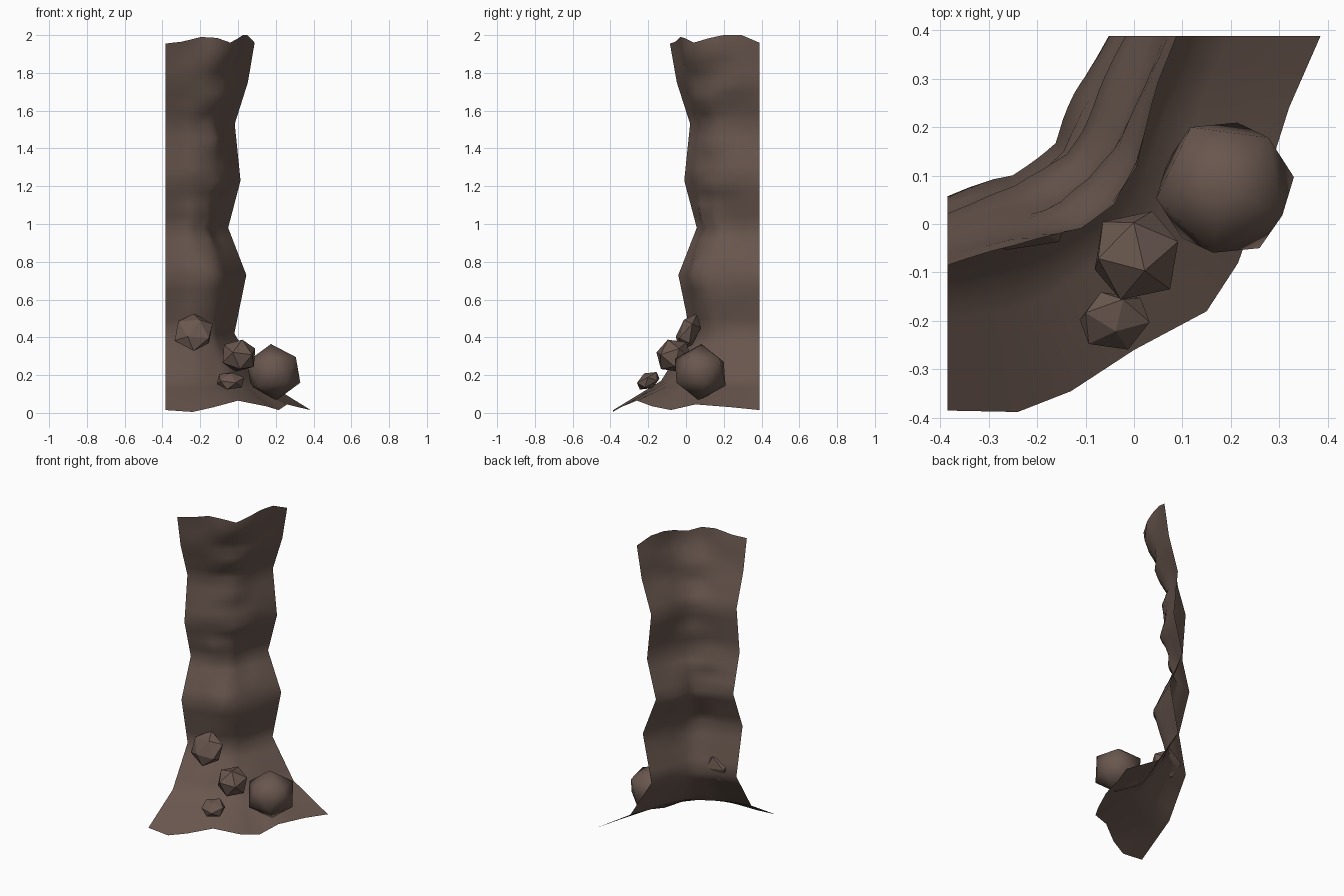
import bpy, bmesh, math
from mathutils import Vector, noise

if "Cube" in bpy.data.objects:
    bpy.data.objects.remove(bpy.data.objects["Cube"])

stone = bpy.data.materials.new("brown stone")
stone.use_nodes = True
colour = (0.14, 0.094, 0.076, 1)
stone.diffuse_color = colour
bsdf = stone.node_tree.nodes["Principled BSDF"]
bsdf.inputs["Base Color"].default_value = colour
bsdf.inputs["Roughness"].default_value = 0.9


def add_object(name, bm, smooth):
    mesh = bpy.data.meshes.new(name)
    bm.to_mesh(mesh)
    bm.free()
    mesh.materials.append(stone)
    for face in mesh.polygons:
        face.use_smooth = smooth
    obj = bpy.data.objects.new(name, mesh)
    bpy.context.collection.objects.link(obj)
    return obj


# Plan curves of the cliff: furthest forward, furthest back, and the flared foot
FORWARD = [(-.385, -.085), (-.3, -.055), (-.2, -.025), (-.12, 0), (-.055, .055),
           (0, .13), (.025, .2), (.055, .29), (.088, .388)]
BACK = [(-.385, .055), (-.29, .09), (-.25, .1), (-.2, .135), (-.16, .165),
        (-.14, .21), (-.115, .26), (-.095, .3), (-.05, .388)]
FOOT = [(-.385, -.385), (-.24, -.388), (-.13, -.345), (0, -.26), (.15, -.18),
        (.215, -.08), (.26, .05), (.32, .24), (.385, .388)]
FOOT_Z = [.015, .005, .03, .065, .035, .015, .045, .03, .015]
RIM_Z = [1.955, 1.965, 1.99, 1.985, 1.96, 1.985, 2, 2, 1.96]
# Height and forward reach of each ledge
LEDGES = [(.42, -.02), (.73, .042), (.98, -.052), (1.23, .012), (1.53, -.018), (1.75, .05)]


def wall_row(reach, heights):
    f = (reach + .05) / .135
    return [Vector((*Vector(b).lerp(Vector(a), f), z))
            for a, b, z in zip(FORWARD, BACK, heights)]


foot = [Vector((*p, z)) for p, z in zip(FOOT, FOOT_Z)]
first = wall_row(LEDGES[0][1], [LEDGES[0][0]] * 9)
skirt = [a.lerp(b, .38) for a, b in zip(first, foot)]
for p in skirt:
    p.z = .17
rows = [foot, skirt] + [wall_row(e, [z] * 9) for z, e in LEDGES] + [wall_row(.085, RIM_Z)]


def refine(items, steps, mix):
    out = []
    for a, b in zip(items, items[1:]):
        out += [mix(a, b, s / steps) for s in range(steps)]
    return out + [items[-1]]


rows = refine(rows, 4, lambda a, b, t: [p.lerp(q, t) for p, q in zip(a, b)])
rows = [refine(r, 2, lambda a, b, t: a.lerp(b, t)) for r in rows]

# Cliff wall: an open sheet with level ridges, calm at its sides and foot
bm = bmesh.new()
grid = []
outward = Vector((1, -1, 0)).normalized()
for j, row in enumerate(rows):
    line = []
    for i, p in enumerate(row):
        inside = math.sin(math.pi * i / (len(row) - 1)) * min(1, j / 10)
        bump = noise.noise(Vector((p.x * 4, p.y * 4, p.z * 9 + 3)))
        line.append(bm.verts.new(p + outward * bump * .04 * inside))
    grid.append(line)
for low, high in zip(grid, grid[1:]):
    for i in range(len(low) - 1):
        bm.faces.new((low[i], low[i + 1], high[i + 1], high[i]))
add_object("cliff_wall", bm, True)


# Fallen rocks
def rock(name, centre, size, turn, smooth=False):
    bm = bmesh.new()
    bmesh.ops.create_icosphere(bm, subdivisions=1, radius=1)
    obj = add_object(name, bm, smooth)
    obj.location, obj.scale, obj.rotation_euler = centre, size, turn


rock("large_boulder", (.188, .075, .215), (.155, .155, .15), (0, -.1, -.45), True)
rock("middle_rock", (.005, -.065, .303), (.1, .1, .092), (.4, 0, .5))
rock("small_rock", (-.04, -.2, .17), (.08, .07, .045), (.5, 0, .1))
rock("upper_rock", (-.235, .012, .427), (.112, .058, .11), (-.45, 0, 0))
